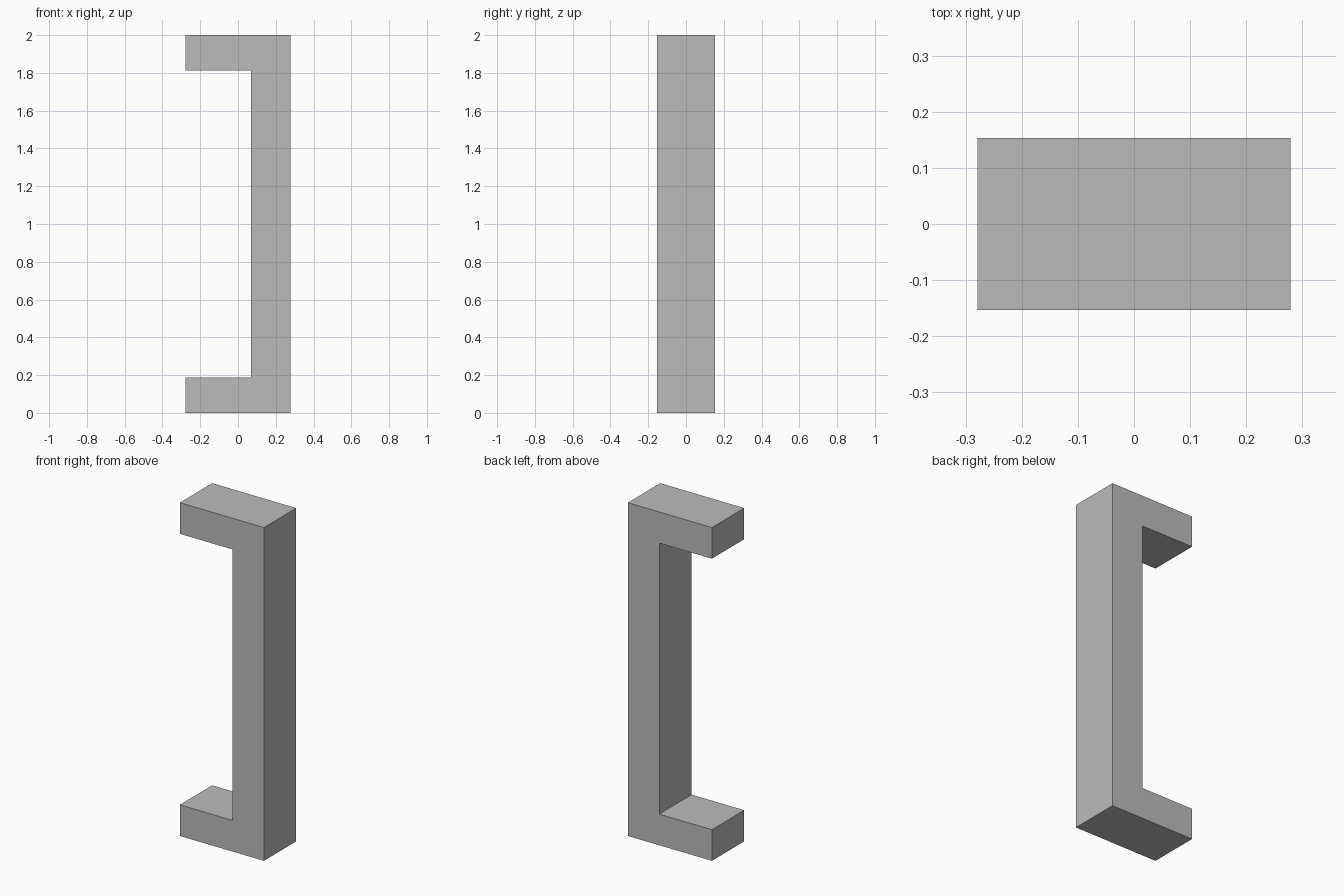
import bpy
import bmesh

cube = bpy.data.objects.get("Cube")
if cube:
    bpy.data.objects.remove(cube, do_unlink=True)

# Plain grey metal
grey = bpy.data.materials.new("grey_metal")
grey.use_nodes = True
colour = (0.5, 0.5, 0.5, 1)
grey.diffuse_color = colour
grey.node_tree.nodes["Principled BSDF"].inputs["Base Color"].default_value = colour

# Bracket outline: upright grip with a mounting arm at each end
half_width, half_depth, height = 0.279, 0.153, 2.0
grip_x, arm = 0.07, 0.187
outline = [
    (-half_width, 0), (half_width, 0),
    (half_width, height), (-half_width, height),
    (-half_width, height - arm), (grip_x, height - arm),
    (grip_x, arm), (-half_width, arm),
]

# Extrude the outline from front to back
bm = bmesh.new()
front = bm.faces.new([bm.verts.new((x, -half_depth, z)) for x, z in outline])
extruded = bmesh.ops.extrude_face_region(bm, geom=[front], use_keep_orig=True)["geom"]
back_verts = [v for v in extruded if isinstance(v, bmesh.types.BMVert)]
bmesh.ops.translate(bm, verts=back_verts, vec=(0, 2 * half_depth, 0))
bmesh.ops.recalc_face_normals(bm, faces=bm.faces)

mesh = bpy.data.meshes.new("door_handle")
bm.to_mesh(mesh)
bm.free()
mesh.materials.append(grey)
handle = bpy.data.objects.new("door_handle", mesh)
bpy.context.collection.objects.link(handle)
